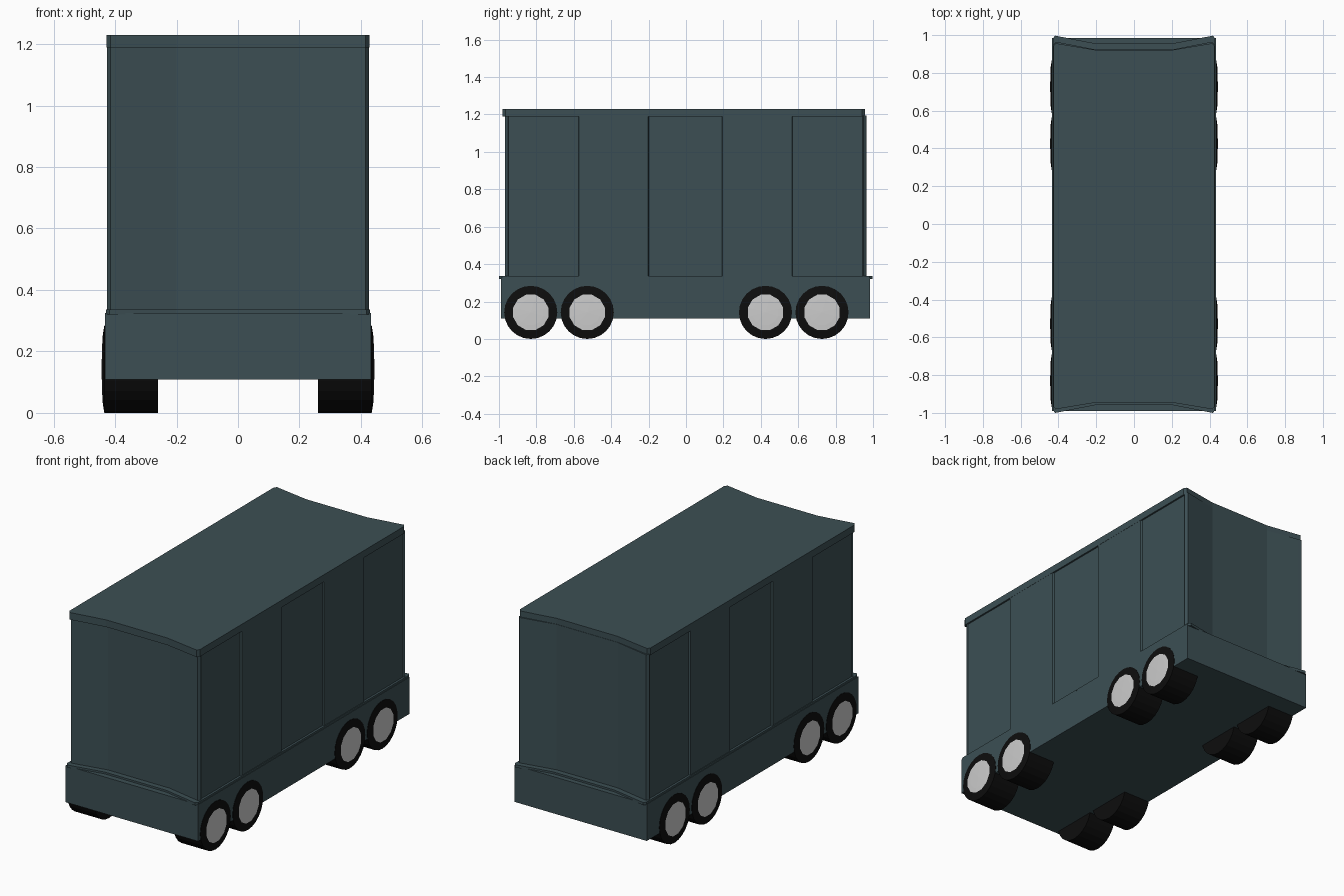
import bpy, bmesh
from math import pi, cos, sin

if "Cube" in bpy.data.objects:
    bpy.data.objects.remove(bpy.data.objects["Cube"])


def material(name, rgb):
    m = bpy.data.materials.new(name)
    m.diffuse_color = (*rgb, 1)
    m.use_nodes = True
    m.node_tree.nodes["Principled BSDF"].inputs["Base Color"].default_value = m.diffuse_color
    return m


TEAL = material("dark_teal", (0.045, 0.078, 0.088))
BLACK = material("tyre_black", (0.004, 0.004, 0.004))
GREY = material("hub_grey", (0.6, 0.6, 0.6))


def finish(bm, name, *mats):
    bmesh.ops.recalc_face_normals(bm, faces=bm.faces)
    me = bpy.data.meshes.new(name)
    bm.to_mesh(me)
    bm.free()
    for m in mats:
        me.materials.append(m)
    ob = bpy.data.objects.new(name, me)
    bpy.context.collection.objects.link(ob)
    return ob


def prism(name, outline, z0, z1):
    bm = bmesh.new()
    face = bm.faces.new([bm.verts.new((x, y, z0)) for x, y in outline])
    ext = bmesh.ops.extrude_face_region(bm, geom=[face], use_keep_orig=True)
    top = [v for v in ext["geom"] if isinstance(v, bmesh.types.BMVert)]
    bmesh.ops.translate(bm, verts=top, vec=(0, 0, z1 - z0))
    return finish(bm, name, TEAL)


def dished_end(half_w, y, dish):
    # end profile from -x to +x: chamfered corners and a recessed middle
    s = 1 if y > 0 else -1
    half = [(half_w, y - s * 0.016), (half_w - 0.012, y),
            (half_w - 0.028, y - s * 0.003), (0.2, y - s * dish)]
    return [(-x, v) for x, v in half] + half[::-1]


def outline(half_w, front, back, dish, side=()):
    # side holds extra points on the +x side, listed front to back
    return (dished_end(half_w, front, dish) + list(side)
            + dished_end(half_w, back, dish)[::-1]
            + [(-x, y) for x, y in reversed(side)])


# chassis box and the dished sill plate on top of it
W = 0.433
prism("chassis", [(-W, -0.99), (W, -0.99), (W, 0.984), (-W, 0.984)], 0.108, 0.325)
prism("sill_plate", outline(0.43, -1.0, 0.997, 0.042), 0.32, 0.336)

# body with alternating recessed side panels between corner posts
IN, OUT = 0.417, 0.426
panels = [(OUT, -0.952), (IN, -0.95), (IN, -0.576), (OUT, -0.572),
          (OUT, -0.202), (IN, -0.198), (IN, 0.192), (OUT, 0.196),
          (OUT, 0.566), (IN, 0.57), (IN, 0.944), (OUT, 0.946)]
panels = panels[1:-1]
prism("body", outline(OUT, -0.968, 0.965, 0.042, panels), 0.33, 1.195)

# roof cap
prism("roof", outline(0.427, -0.981, 0.957, 0.036), 1.188, 1.23)


# wheels: black tyre, shallow domed grey hub
def wheel(name, side, y):
    n, z, r = 24, 0.142, 0.142
    bm = bmesh.new()

    def ring(x, rad, n=n, off=0.0):
        return [bm.verts.new((side * x, y + rad * cos(2 * pi * i / n + off),
                              z + rad * sin(2 * pi * i / n + off))) for i in range(n)]

    rings = [ring(0.26, r), ring(0.435, r), ring(0.441, 0.104)]
    bm.faces.new(rings[0])
    for a, b in zip(rings, rings[1:]):
        for i in range(n):
            j = (i + 1) % n
            bm.faces.new((a[i], a[j], b[j], b[i]))
    bm.faces.new(rings[-1])
    rim = ring(0.4405, 0.107, 12, pi / 12)
    mid = ring(0.4425, 0.07, 12, pi / 12)
    cap = bm.verts.new((side * 0.444, y, z))
    hub = [bm.faces.new(rim)]
    for i in range(12):
        j = (i + 1) % 12
        hub.append(bm.faces.new((rim[i], rim[j], mid[j], mid[i])))
        hub.append(bm.faces.new((mid[i], mid[j], cap)))
    for f in hub:
        f.material_index = 1
    finish(bm, name, BLACK, GREY)


for side, label in ((1, "right"), (-1, "left")):
    for k, y in enumerate((-0.83, -0.528, 0.425, 0.727), 1):
        wheel(f"wheel_{label}_{k}", side, y)
